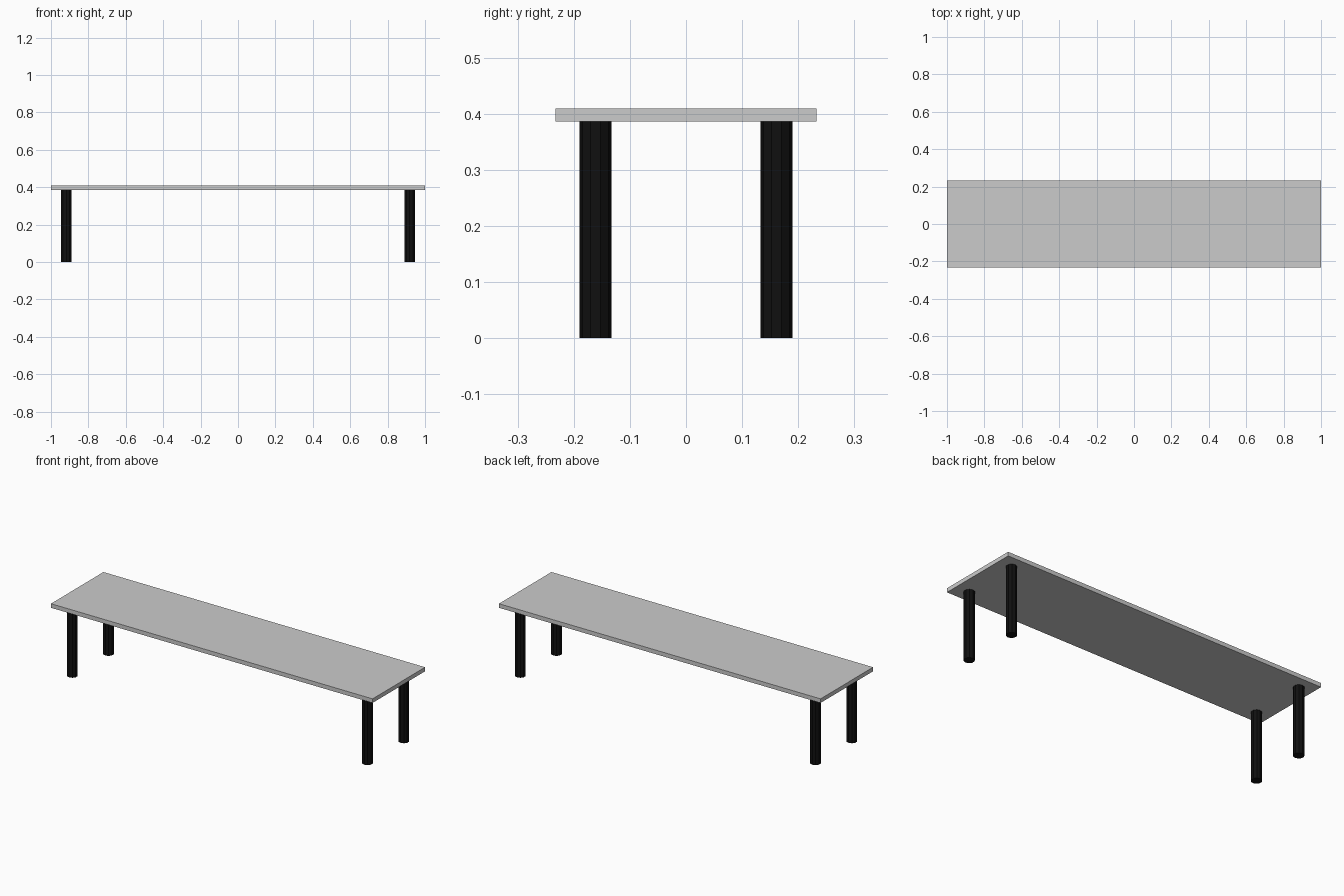
import bpy

if "Cube" in bpy.data.objects:
    bpy.data.objects.remove(bpy.data.objects["Cube"])


def paint(obj, name, color):
    mat = bpy.data.materials.get(name) or bpy.data.materials.new(name)
    mat.diffuse_color = color
    mat.use_nodes = True
    mat.node_tree.nodes["Principled BSDF"].inputs["Base Color"].default_value = mat.diffuse_color
    obj.data.materials.append(mat)


TOP_Z, UNDER_Z = 0.409, 0.386

# Thin rectangular bench top
bpy.ops.mesh.primitive_cube_add(size=1, location=(0, 0, (TOP_Z + UNDER_Z) / 2))
top = bpy.context.object
top.name = "table_top"
top.scale = (2.0, 0.466, TOP_Z - UNDER_Z)
bpy.ops.object.transform_apply(location=False, rotation=False, scale=True)

# Four straight faceted round legs, one near each corner
for side, sx in (("left", -1), ("right", 1)):
    for end, sy in (("front", -1), ("back", 1)):
        bpy.ops.mesh.primitive_cylinder_add(
            vertices=10, radius=0.0285, depth=UNDER_Z,
            location=(sx * 0.918, sy * 0.161, UNDER_Z / 2))
        leg = bpy.context.object
        leg.name = f"{end}_{side}_leg"
        paint(leg, "black", (0.005, 0.005, 0.005, 1))
